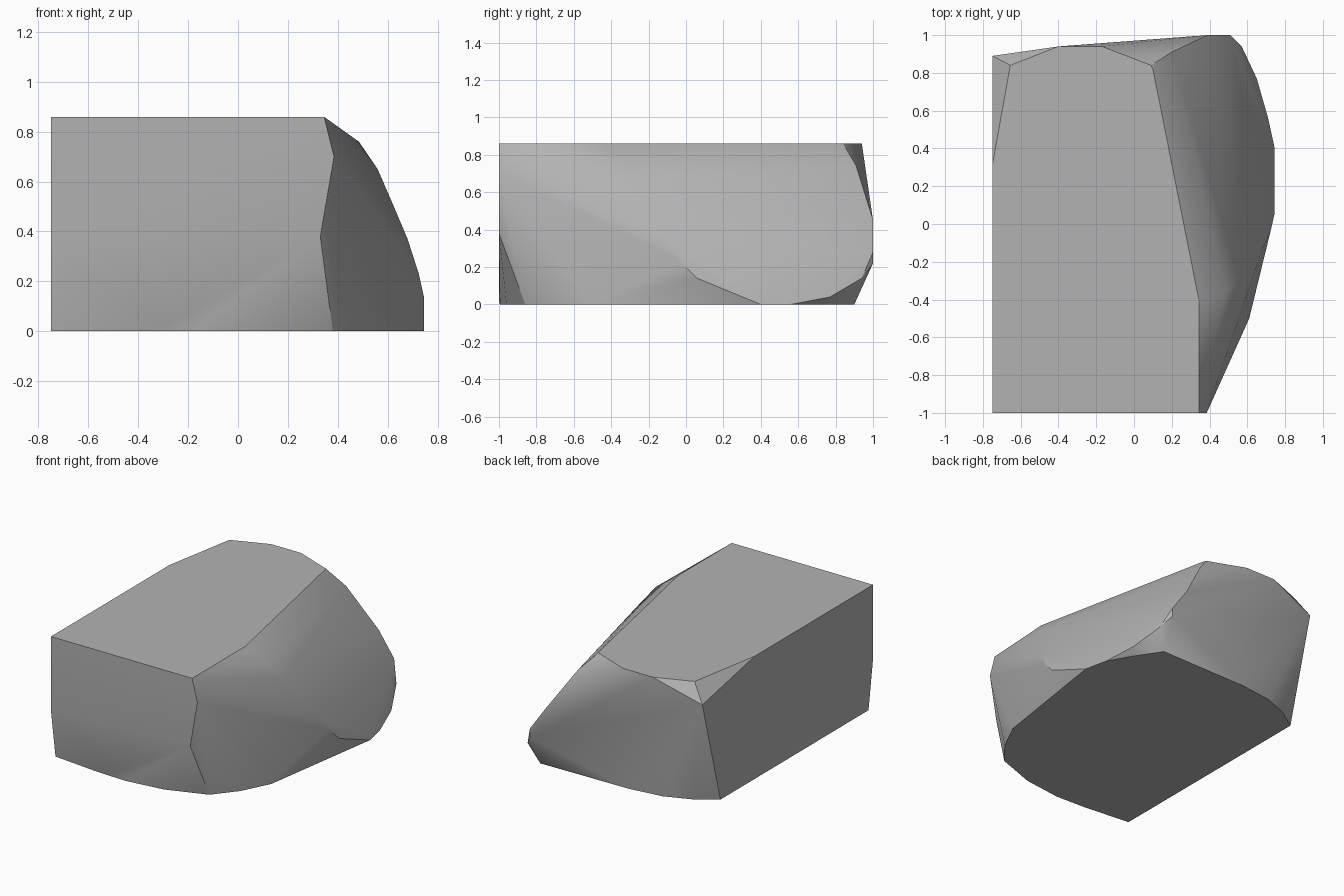
import bpy
import bmesh
import math

default_cube = bpy.data.objects.get("Cube")
if default_cube:
    bpy.data.objects.remove(default_cube, do_unlink=True)

HEIGHT = 0.86


def at_height(outline, z):
    """Lift a flat outline to one height."""
    return [(x, y, z) for x, y in outline]


def make_material(name, level):
    """One plain grey surface."""
    material = bpy.data.materials.new(name)
    material.use_nodes = True
    colour = (level, level, level, 1.0)
    material.diffuse_color = colour
    material.node_tree.nodes["Principled BSDF"].inputs["Base Color"].default_value = colour
    return material


def hull_object(name, points, material):
    """Wrap the profile points in a convex skin and merge its flat regions."""
    bm = bmesh.new()
    for point in points:
        bm.verts.new(point)
    result = bmesh.ops.convex_hull(bm, input=bm.verts[:])
    unused = result["geom_interior"] + result["geom_unused"]
    loose = {item for item in unused if isinstance(item, bmesh.types.BMVert)}
    bmesh.ops.delete(bm, geom=list(loose), context="VERTS")
    bmesh.ops.dissolve_limit(bm, angle_limit=math.radians(1),
                             verts=bm.verts[:], edges=bm.edges[:])
    bmesh.ops.recalc_face_normals(bm, faces=bm.faces[:])
    mesh = bpy.data.meshes.new(name)
    bm.to_mesh(mesh)
    bm.free()
    mesh.materials.append(material)
    obj = bpy.data.objects.new(name, mesh)
    bpy.context.collection.objects.link(obj)
    return obj


# Flat top outline
top = [(-.75, -1), (.345, -1), (.345, -.41), (.1, .82), (.09, .84),
       (-.17, .94), (-.4, .94), (-.655, .84), (-.75, .31)]

# Flat underside outline
base = [(-.75, -.95), (-.4, -.985), (-.18, -.995), (.1, -.96), (.38, -.86),
        (.51, -.7), (.61, -.5), (.745, .4), (.71, .56), (.62, .72), (.5, .9),
        (-.18, .89), (-.42, .86), (-.6, .79), (-.75, .69)]

# Corners of the front face
front_edge = [(-.75, -1, .34), (-.3, -1, .02), (.385, -1, .7), (.33, -1, .38)]

# Curved ridge falling along the rounded side
ridge = [(.485, -.36, .76), (.56, -.29, .65), (.625, -.21, .5),
         (.68, -.13, .37), (.725, -.03, .23), (.745, .06, .14)]

# Rounded rear corner, from the underside up to the top
rear_edge = [(.65, .77, .04), (.57, .94, .14), (.51, 1, .22), (.51, 1, .28),
             (.39, 1, .45), (.2, .91, .74), (-.75, .89, .74)]

stone = make_material("stone_grey", 0.45)
points = at_height(top, HEIGHT) + at_height(base, 0) + front_edge + ridge + rear_edge
rock = hull_object("rock_block", points, stone)

# Soft facets, with the hard breaks kept crisp
bpy.ops.object.select_all(action="DESELECT")
rock.select_set(True)
bpy.context.view_layer.objects.active = rock
bpy.ops.object.shade_smooth_by_angle(angle=math.radians(30))
